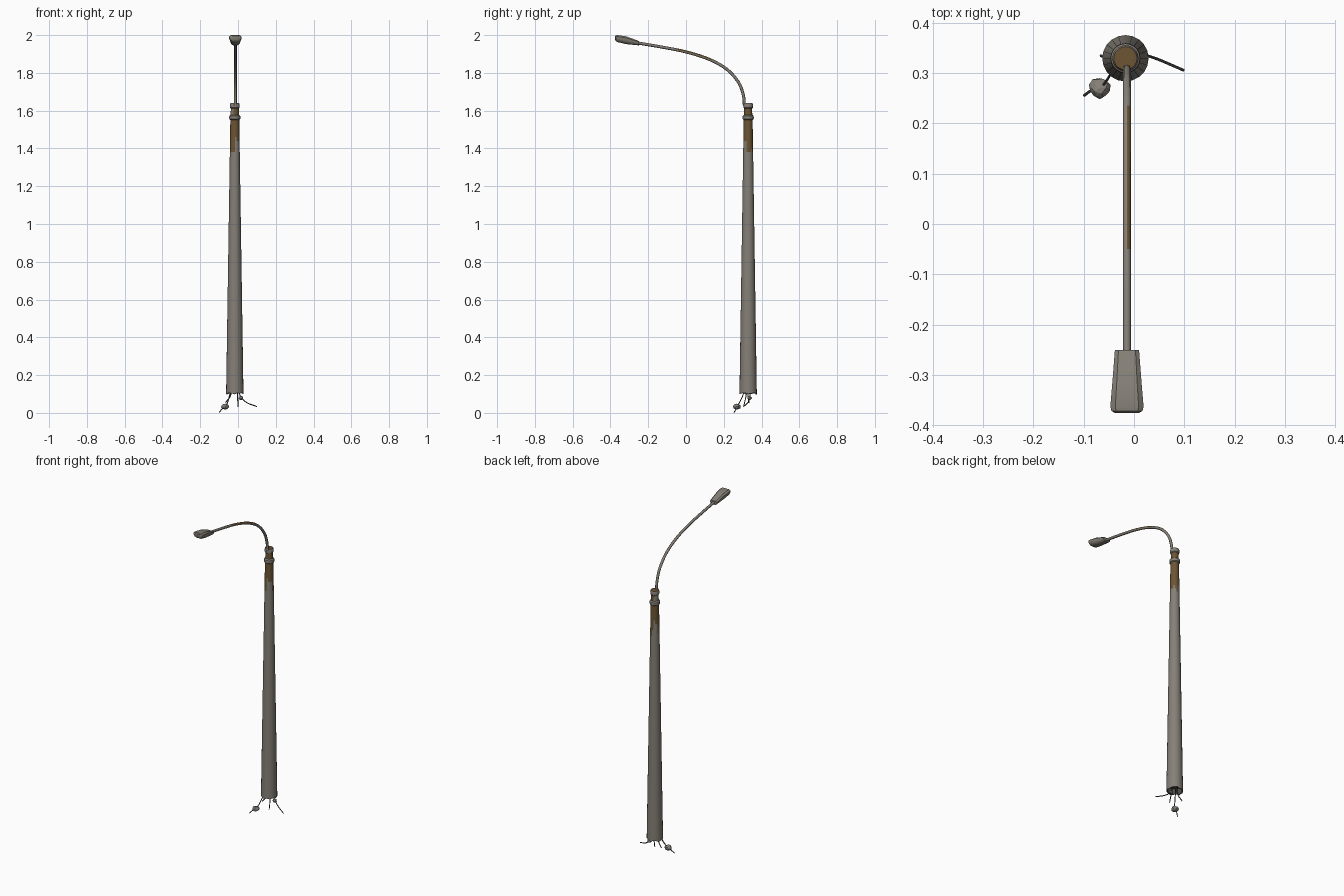
import bpy, bmesh, math, random
from mathutils import Vector

if "Cube" in bpy.data.objects:
    bpy.data.objects.remove(bpy.data.objects["Cube"])

random.seed(4)
CX, CY = -0.017, 0.329          # pole axis


def mat(name, rgb):
    m = bpy.data.materials.new(name)
    m.diffuse_color = (*rgb, 1)
    m.use_nodes = True
    m.node_tree.nodes["Principled BSDF"].inputs["Base Color"].default_value = m.diffuse_color
    return m


GREY = mat("weathered grey", (0.235, 0.215, 0.185))
RUST = mat("rust brown", (0.15, 0.09, 0.033))
DARK = mat("dark wire grey", (0.08, 0.075, 0.07))


def loft(name, rings, mats, cap_start=True, cap_end=True, rule=None, angle=35):
    """Skin a list of equal-length point rings; rule(face) gives the material index."""
    bm = bmesh.new()
    vs = [[bm.verts.new(p) for p in r] for r in rings]
    n = len(vs[0])
    for a, b in zip(vs, vs[1:]):
        for i in range(n):
            bm.faces.new((a[i], a[(i + 1) % n], b[(i + 1) % n], b[i]))
    if cap_start:
        bm.faces.new(vs[0][::-1])
    if cap_end:
        bm.faces.new(vs[-1])
    bmesh.ops.recalc_face_normals(bm, faces=bm.faces)
    bm.normal_update()
    if rule:
        for f in bm.faces:
            f.material_index = rule(f)
    me = bpy.data.meshes.new(name)
    bm.to_mesh(me)
    bm.free()
    for m in mats:
        me.materials.append(m)
    ob = bpy.data.objects.new(name, me)
    bpy.context.collection.objects.link(ob)
    bpy.ops.object.select_all(action='DESELECT')
    ob.select_set(True)
    bpy.context.view_layer.objects.active = ob
    bpy.ops.object.shade_smooth_by_angle(angle=math.radians(angle))
    return ob


def circle(r, z, n=20):
    return [Vector((CX + r * math.cos(2 * math.pi * i / n),
                    CY + r * math.sin(2 * math.pi * i / n), z)) for i in range(n)]


def smooth_path(pts, steps):
    """Catmull-Rom samples through the points."""
    p = [Vector(q) for q in pts]
    p = [2 * p[0] - p[1]] + p + [2 * p[-1] - p[-2]]
    out = []
    for a, b, c, d in zip(p, p[1:], p[2:], p[3:]):
        for k in range(steps):
            t = k / steps
            out.append(0.5 * (2 * b + (c - a) * t + (2 * a - 5 * b + 4 * c - d) * t * t
                              + (3 * b - a - 3 * c + d) * t ** 3))
    return out + [p[-2]]


def tube(name, pts, r, mats, sides=8, steps=5, rule=None):
    path = smooth_path(pts, steps)
    rings = []
    u = Vector((1, 0, 0.01))
    for i, c in enumerate(path):
        t = (path[min(i + 1, len(path) - 1)] - path[max(i - 1, 0)]).normalized()
        u = (u - t * u.dot(t)).normalized()
        v = t.cross(u)
        rings.append([c + r * (math.cos(a) * u + math.sin(a) * v)
                      for a in (2 * math.pi * k / sides for k in range(sides))])
    return loft(name, rings, mats, rule=rule, angle=50)


# Tapered pole, rusty at the top with dripping streaks, broken hollow foot
drip = [random.uniform(1.36, 1.46) for _ in range(20)]


def pole_rule(f):
    c = f.calc_center_median()
    if c.z < 0.2 and (Vector((c.x - CX, c.y - CY, 0)).dot(f.normal) < 0 or len(f.verts) > 4):
        return 2
    i = int((math.atan2(c.y - CY, c.x - CX) % (2 * math.pi)) / (2 * math.pi) * 20) % 20
    return int(c.z > drip[i])


foot = circle(0.046, 0.1)
for p in foot:
    p.z += random.uniform(-0.003, 0.007)
inner = [Vector((CX + (p.x - CX) * 0.88, CY + (p.y - CY) * 0.88, p.z)) for p in foot]
heights = [0.15, 0.6, 1.0] + [1.34 + 0.02 * k for k in range(12)]
shaft = [circle(0.046 - 0.0225 * (z - 0.1) / 1.46, z) for z in heights]
loft("pole", [circle(0.04, 0.14), inner, foot] + shaft, [GREY, RUST, DARK], rule=pole_rule)

# Collar, rusty neck and top cap
profile = [(0.023, 1.55), (0.029, 1.555), (0.030, 1.562), (0.029, 1.572), (0.022, 1.578),
           (0.021, 1.612), (0.025, 1.616), (0.026, 1.632), (0.023, 1.64)]
loft("collar_and_cap", [circle(r, z) for r, z in profile], [GREY, RUST],
     rule=lambda f: int(1.585 < f.calc_center_median().z < 1.605 and f.normal.x > -0.3
                        or f.calc_center_median().z > 1.639))


# Curved arm with a rust streak along the top
def arm_rule(f):
    c = f.calc_center_median()
    return int(-0.05 < c.y < 0.23 and f.normal.z > 0.35 and c.x > -0.0165)


X = -0.014
tube("arm", [(X, 0.309, 1.625), (X, 0.304, 1.68), (X, 0.278, 1.75), (X, 0.215, 1.82),
             (X, 0.12, 1.873), (X, 0, 1.911), (X, -0.13, 1.937), (X, -0.265, 1.960)],
     0.008, [GREY, RUST], rule=arm_rule)

# Lamp head: flat-topped, round-bellied cross-sections (y, centre z, half height, half width)
section = [(-0.7, 1), (0.7, 1), (1, 0.6), (1, 0), (0.82, -0.55), (0.45, -0.95),
           (-0.45, -0.95), (-0.82, -0.55), (-1, 0), (-1, 0.6)]
stations = [(-0.250, 1.957, 0.012, 0.024), (-0.315, 1.972, 0.021, 0.029),
            (-0.362, 1.981, 0.019, 0.033), (-0.371, 1.983, 0.016, 0.031),
            (-0.375, 1.985, 0.010, 0.024)]
loft("lamp_head", [[Vector((X + w * sx, y, z + h * sz)) for sx, sz in section]
                   for y, z, h, w in stations], [GREY])

# Torn wires hanging out of the foot
wires = [
    [(-0.035, 0.315, 0.14), (-0.045, 0.30, 0.09), (-0.062, 0.275, 0.04), (-0.085, 0.265, 0.02), (-0.099, 0.255, 0.003)],
    [(0.0, 0.34, 0.14), (0.012, 0.338, 0.09), (0.045, 0.328, 0.055), (0.099, 0.305, 0.034)],
    [(-0.002, 0.325, 0.14), (-0.002, 0.318, 0.09), (0.0, 0.305, 0.033)],
    [(-0.03, 0.33, 0.14), (-0.04, 0.328, 0.09), (-0.066, 0.334, 0.055)],
]
for k, pts in enumerate(wires):
    tube(f"wire_{k + 1}", pts, 0.0028, [DARK], sides=6, steps=4)

# Concrete lumps stuck on the wires
for name, loc, size in (("large_lump", (-0.068, 0.27, 0.033), (0.023, 0.021, 0.016)),
                        ("small_lump", (0.016, 0.336, 0.079), (0.013, 0.013, 0.011))):
    bpy.ops.mesh.primitive_ico_sphere_add(subdivisions=2, radius=1, location=loc)
    ob = bpy.context.object
    ob.name = name
    for v in ob.data.vertices:
        v.co *= random.uniform(0.85, 1.08)
    ob.scale = size
    ob.data.materials.append(GREY)
